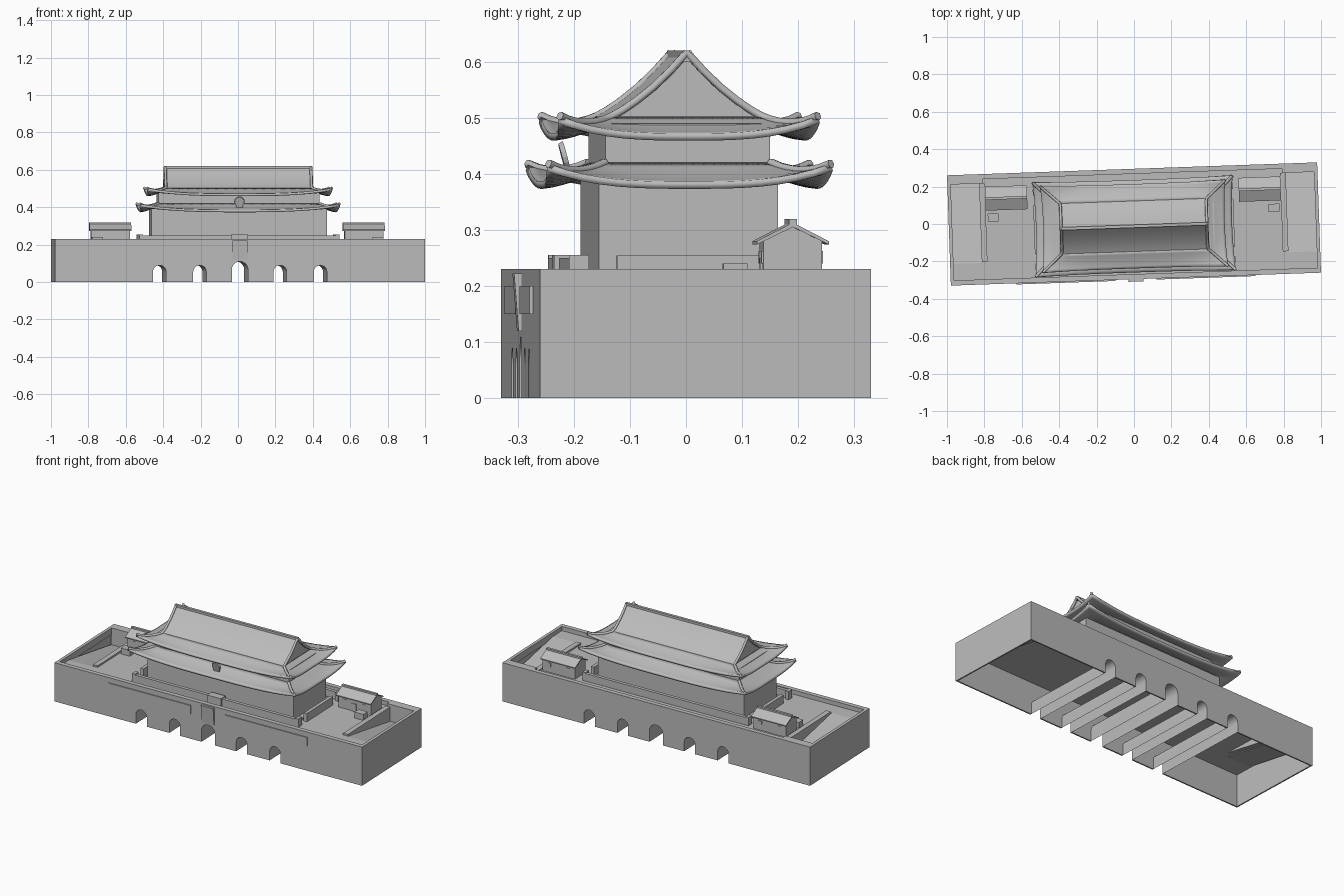
import bpy, bmesh, math
from mathutils import Matrix

if "Cube" in bpy.data.objects:
    bpy.data.objects.remove(bpy.data.objects["Cube"], do_unlink=True)

stone = bpy.data.materials.new("stone_grey")
stone.use_nodes = True
GREY = (0.5, 0.5, 0.5, 1)
stone.diffuse_color = GREY
stone.node_tree.nodes["Principled BSDF"].inputs["Base Color"].default_value = GREY

TURN = Matrix.Rotation(math.radians(2), 4, "Z")   # whole model sits slightly turned
CY = -0.012                                       # hall centre line


def make(name, bm, smooth=False):
    bmesh.ops.recalc_face_normals(bm, faces=bm.faces)
    me = bpy.data.meshes.new(name)
    bm.to_mesh(me)
    bm.free()
    me.materials.append(stone)
    ob = bpy.data.objects.new(name, me)
    bpy.context.collection.objects.link(ob)
    ob.matrix_world = TURN
    if smooth:
        for o in bpy.context.selected_objects:
            o.select_set(False)
        ob.select_set(True)
        bpy.context.view_layer.objects.active = ob
        bpy.ops.object.shade_smooth_by_angle(angle=math.radians(30))
    return ob


def add_prism(bm, pts, axis, a, b, capped=True):
    """Extrude a closed outline along x (points are y, z) or y (points are x, z)."""
    def at(p, d):
        return (d, p[0], p[1]) if axis == "x" else (p[0], d, p[1])
    lo = [bm.verts.new(at(p, a)) for p in pts]
    hi = [bm.verts.new(at(p, b)) for p in pts]
    n = len(pts)
    for i in range(n if capped else n - 1):
        j = (i + 1) % n
        bm.faces.new((lo[i], lo[j], hi[j], hi[i]))
    if capped:
        bm.faces.new(lo)
        bm.faces.new(hi)


def prism(name, pts, axis, a, b, capped=True, smooth=False):
    bm = bmesh.new()
    add_prism(bm, pts, axis, a, b, capped)
    return make(name, bm, smooth)


def box(name, x0, x1, y0, y1, z0, z1):
    return prism(name, [(x0, z0), (x1, z0), (x1, z1), (x0, z1)], "y", y0, y1)


def cut(ob, cutter):
    mod = ob.modifiers.new("cut", "BOOLEAN")
    mod.operation, mod.solver, mod.object = "DIFFERENCE", "EXACT", cutter
    bpy.context.view_layer.objects.active = ob
    bpy.ops.object.modifier_apply(modifier=mod.name)
    bpy.data.objects.remove(cutter, do_unlink=True)


def arch(x, half, top, base=0.0):
    spring = top - half
    steps = [math.pi * i / 12 for i in range(13)]
    return ([(x + half, base)]
            + [(x + half * math.cos(a), spring + half * math.sin(a)) for a in steps]
            + [(x - half, base)])


def tube(name, pts, r):
    cu = bpy.data.curves.new(name, "CURVE")
    cu.dimensions = "3D"
    cu.bevel_depth, cu.bevel_resolution, cu.use_fill_caps = r, 1, True
    sp = cu.splines.new("POLY")
    sp.points.add(len(pts) - 1)
    for p, q in zip(sp.points, pts):
        p.co = (*q, 1)
    cu.materials.append(stone)
    ob = bpy.data.objects.new(name, cu)
    bpy.context.collection.objects.link(ob)
    ob.matrix_world = TURN


# Base: hollow terrace with a sunken court on top and arched passages
ARCHES = [(-0.43, 0.035, 0.09), (-0.215, 0.035, 0.09), (0, 0.043, 0.11),
          (0.215, 0.035, 0.09), (0.43, 0.035, 0.09)]
base = box("terrace_base", -0.99, 0.99, -0.295, 0.295, 0, 0.23)
cut(base, box("hollow", -0.982, 0.982, -0.287, 0.287, -0.1, 0.19))
cut(base, box("court", -0.8, 0.8, -0.268, 0.268, 0.205, 0.3))
for s in (-1, 1):
    a, b = sorted((s * 0.79, s * 0.972))
    cut(base, box("end_court", a, b, -0.268, 0.245, 0.205, 0.3))
    a, b = sorted((s * 0.82, s * 0.972))
    cut(base, box("ramp_well", a, b, -0.18, 0.245, 0.1, 0.3))
bm = bmesh.new()
for x, h, t in ARCHES:
    add_prism(bm, arch(x, h, t, -0.05), "y", -0.4, 0.4)
cut(base, make("passage_holes", bm))
for x, h, t in ARCHES:
    prism("passage_vault", arch(x, h, t), "y", -0.294, 0.294, False, True)

# Ramps with their low side walls, and the small houses beside them
def ramp_and_house(s):
    def xbox(name, x0, x1, *r):
        a, b = sorted((s * x0, s * x1))
        return box(name, a, b, *r)

    def xprism(name, pts, x0, x1):
        return prism(name, pts, "x", *sorted((s * x0, s * x1)))

    xprism("ramp", [(-0.18, 0.205), (0.245, 0.13), (0.245, 0.12), (-0.18, 0.19)], 0.82, 0.975)
    xprism("ramp_wall", [(-0.174, 0.215), (0.245, 0.215), (0.245, 0.12), (-0.174, 0.195)],
           0.79, 0.82)
    xbox("ramp_end", 0.815, 0.975, 0.245, 0.25, 0.12, 0.2)
    hy = 0.163
    xprism("house_walls", [(hy - 0.052, 0.2), (hy + 0.052, 0.2), (hy + 0.052, 0.28),
                           (hy, 0.305), (hy - 0.052, 0.28)], 0.575, 0.782)
    xprism("house_roof", [(hy - 0.064, 0.274), (hy, 0.305), (hy + 0.064, 0.274),
                          (hy + 0.064, 0.28), (hy, 0.313), (hy - 0.064, 0.28)], 0.566, 0.79)
    xbox("house_ridge", 0.566, 0.79, hy - 0.007, hy + 0.007, 0.305, 0.319)
    xbox("house_door", 0.66, 0.69, hy - 0.055, hy, 0.205, 0.25)
    for x in (0.605, 0.73):
        xbox("house_window", x, x + 0.022, hy - 0.055, hy + 0.055, 0.24, 0.262)
    xbox("court_block", 0.722, 0.78, 0.04, 0.082, 0.2, 0.24)


for s in (-1, 1):
    ramp_and_house(s)

# Banners and the central picture panel on the front wall
for s in (-1, 1):
    a, b = sorted((s * 0.11, s * 0.64))
    box("wall_banner", a, b, -0.301, -0.294, 0.15, 0.2)
prism("front_panel", [(-0.294, 0.12), (-0.3, 0.12), (-0.308, 0.222), (-0.294, 0.222)],
      "x", -0.04, 0.04)

# Low parapet around the hall, open at the corners and the front middle
for s in (-1, 1):
    a, b = sorted((s * 0.045, s * 0.535))
    box("front_parapet", a, b, CY - 0.215, CY - 0.195, 0.2, 0.25)
    a, b = sorted((s * 0.515, s * 0.535))
    box("side_parapet", a, b, CY - 0.13, CY + 0.13, 0.2, 0.254)
    box("end_post", a, b, CY - 0.215, CY - 0.18, 0.2, 0.255)
    box("end_post", a, b, CY + 0.18, CY + 0.215, 0.2, 0.255)
box("back_parapet", -0.535, 0.535, CY + 0.195, CY + 0.215, 0.2, 0.25)
box("front_block", -0.045, 0.045, CY - 0.225, CY - 0.18, 0.2, 0.255)
box("hall_plinth", -0.5, 0.5, CY - 0.185, CY + 0.185, 0.2, 0.215)

# Hall walls
box("lower_hall", -0.47, 0.47, CY - 0.16, CY + 0.16, 0.2, 0.395)
box("upper_hall", -0.43, 0.43, CY - 0.147, CY + 0.147, 0.39, 0.49)


# Sweeping roof skirts with upturned corners
def skirt_point(side, s, t, R):
    hx = R["ix"] + (R["ox"] - R["ix"]) * t
    hy = R["iy"] + (R["oy"] - R["iy"]) * t
    z = R["zi"] + (R["ze"] - R["zi"]) * (1 - (1 - t) ** 1.5)
    z += (R["zc"] - R["ze"]) * abs(s) ** 3 * t * t
    bow = 1 - 0.02 * t * t * (1 - s * s)
    x, y = [(s * hx, -hy * bow), (hx * bow, s * hy),
            (-s * hx, hy * bow), (-hx * bow, -s * hy)][side]
    return (x, CY + y, z)


def skirt(name, R, n=16, m=6):
    bm = bmesh.new()
    for side in range(4):
        g = [[bm.verts.new(skirt_point(side, 2 * i / n - 1, j / m, R))
              for j in range(m + 1)] for i in range(n + 1)]
        for i in range(n):
            for j in range(m):
                bm.faces.new((g[i][j], g[i][j + 1], g[i + 1][j + 1], g[i + 1][j]))
    bmesh.ops.remove_doubles(bm, verts=bm.verts, dist=1e-5)
    ob = make(name, bm, True)
    up = sum(p.normal.z for p in ob.data.polygons) > 0
    mod = ob.modifiers.new("thickness", "SOLIDIFY")
    mod.thickness, mod.offset = 0.013, (-1 if up else 1)


def hip(side, R):
    return [skirt_point(side, 1, j / 6, R) for j in range(7)]


LOWER = dict(ix=0.43, iy=0.147, zi=0.42, ox=0.535, oy=0.252, ze=0.386, zc=0.418)
UPPER = dict(ix=0.392, iy=0.135, zi=0.502, ox=0.495, oy=0.23, ze=0.472, zc=0.503)
skirt("lower_roof", LOWER)
skirt("upper_roof_eaves", UPPER)
for side in range(4):
    tube("lower_hip_ridge", hip(side, LOWER), 0.008)

# Steep gabled top of the upper roof, with concave slopes
SLOPE = [(0, 0.616), (0.03, 0.583), (0.06, 0.554), (0.09, 0.53), (0.115, 0.513), (0.135, 0.502)]
outline = [(CY - y, z) for y, z in reversed(SLOPE)] + [(CY + y, z) for y, z in SLOPE[1:]]
inner = [(y, z - 0.008) for y, z in outline]
prism("gable_roof", outline + inner[::-1], "x", -0.395, 0.395, smooth=True)
prism("gable_wall", inner, "x", -0.382, 0.382)
for side, (sx, sy) in enumerate([(1, -1), (1, 1), (-1, 1), (-1, -1)]):
    rake = [(sx * 0.39, CY + sy * y, z) for y, z in SLOPE[:-1]]
    tube("upper_hip_ridge", rake + hip(side, UPPER), 0.008)
box("roof_ridge", -0.395, 0.395, CY - 0.008, CY + 0.008, 0.6, 0.62)

# Round shield leaning out between the two roofs
bm = bmesh.new()
lean = (Matrix.Translation((0, CY - 0.205, 0.43)) @ Matrix.Rotation(math.radians(105), 4, "X"))
bmesh.ops.create_cone(bm, cap_ends=True, segments=16, radius1=0.028, radius2=0.025,
                      depth=0.009, matrix=lean)
bmesh.ops.create_cube(bm, size=1, matrix=lean @ Matrix.Translation((0, -0.02, 0))
                      @ Matrix.Diagonal((0.036, 0.024, 0.008, 1)))
make("front_shield", bm)
